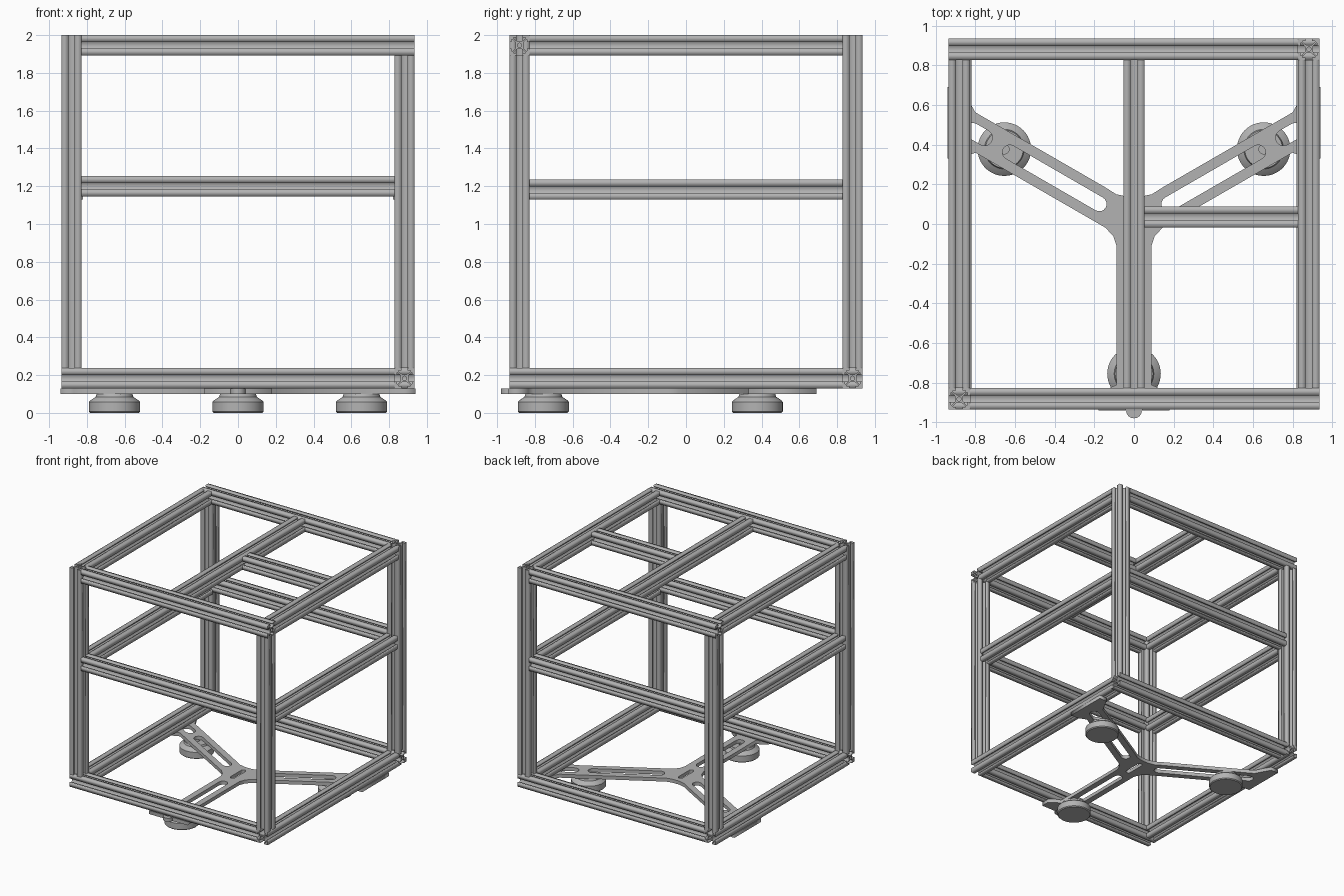
import bpy, bmesh
from math import pi, cos, sin, radians
from mathutils import Matrix, Vector

cube = bpy.data.objects.get("Cube")
if cube:
    bpy.data.objects.remove(cube)

metal = bpy.data.materials.new("aluminium_grey")
metal.use_nodes = True
GREY = (0.45, 0.45, 0.45, 1)
metal.diffuse_color = GREY
metal.node_tree.nodes["Principled BSDF"].inputs["Base Color"].default_value = GREY


def finish(name, mesh, smooth=False):
    """Clean the mesh, give it the material and link it."""
    bm = bmesh.new()
    bm.from_mesh(mesh)
    bmesh.ops.remove_doubles(bm, verts=bm.verts, dist=0.0001)
    bmesh.ops.recalc_face_normals(bm, faces=bm.faces)
    bm.to_mesh(mesh)
    bm.free()
    mesh.materials.clear()
    mesh.materials.append(metal)
    obj = bpy.data.objects.new(name, mesh)
    bpy.context.collection.objects.link(obj)
    if smooth:
        bpy.ops.object.select_all(action='DESELECT')
        obj.select_set(True)
        bpy.context.view_layer.objects.active = obj
        bpy.ops.object.shade_smooth_by_angle(angle=radians(30))
    return obj


def plate_mesh(name, loops, depth):
    """Extrude closed outlines (the first is the edge, the rest holes) about z = 0."""
    curve = bpy.data.curves.new(name, 'CURVE')
    curve.dimensions = '2D'
    curve.fill_mode = 'BOTH'
    curve.extrude = depth / 2
    for loop in loops:
        spline = curve.splines.new('POLY')
        spline.points.add(len(loop) - 1)
        for point, (x, y) in zip(spline.points, loop):
            point.co = (x, y, 0, 1)
        spline.use_cyclic_u = True
    helper = bpy.data.objects.new(name + "_helper", curve)
    bpy.context.collection.objects.link(helper)
    graph = bpy.context.evaluated_depsgraph_get()
    mesh = bpy.data.meshes.new_from_object(helper.evaluated_get(graph))
    bpy.data.objects.remove(helper)
    bpy.data.curves.remove(curve)
    return mesh


def circle(radius, n):
    return [(radius * cos(2 * pi * i / n), radius * sin(2 * pi * i / n)) for i in range(n)]


# Slotted square bar section: one side, turned four times
H = 0.0535
half_side = [(H, H), (H, 0.017), (0.041, 0.017), (0.041, 0.031), (0.036, 0.031), (0.02, 0.013)]
side = half_side + [(x, -y) for x, y in reversed(half_side[1:])]
section = []
for k in range(4):
    c, s = [(1, 0), (0, -1), (-1, 0), (0, 1)][k]
    section += [(x * c - y * s, x * s + y * c) for x, y in side]
bore = circle(0.011, 12)

TURN = {'x': Matrix.Rotation(pi / 2, 4, 'Y'), 'y': Matrix.Rotation(pi / 2, 4, 'X'), 'z': Matrix()}


def bar(name, axis, start, end, u, v):
    """Bar along an axis; u and v are its centre on the other two axes in order."""
    mesh = plate_mesh(name, [section, bore], end - start)
    mid = (start + end) / 2
    place = {'x': (mid, u, v), 'y': (u, mid, v), 'z': (u, v, mid)}[axis]
    mesh.transform(Matrix.Translation(Vector(place)) @ TURN[axis])
    finish(name, mesh)


OUT = 0.935            # outer face of the frame
IN = OUT - 2 * H       # inner face of the frame
C = OUT - H            # bar centre line
LOW, HIGH = 0.13 + H, 2 - H
FLOOR, ROOF = LOW + H, HIGH - H

# Base ring, each bar butting against the next
bar("base_front_bar", 'x', -OUT, IN, -C, LOW)
bar("base_back_bar", 'x', -IN, OUT, C, LOW)
bar("base_left_bar", 'y', -OUT, IN, C, LOW)
bar("base_right_bar", 'y', -IN, OUT, -C, LOW)

# Corner posts, two of them running right to the top
bar("front_right_post", 'z', FLOOR, 2, -C, -C)
bar("back_left_post", 'z', FLOOR, 2, C, C)
bar("front_left_post", 'z', FLOOR, ROOF, C, -C)
bar("back_right_post", 'z', FLOOR, ROOF, -C, C)

# Top ring with its middle bar and short crossbar
bar("top_front_bar", 'x', -IN, OUT, -C, HIGH)
bar("top_back_bar", 'x', -OUT, IN, C, HIGH)
bar("top_left_bar", 'y', -IN, IN, C, HIGH)
bar("top_right_bar", 'y', -IN, IN, -C, HIGH)
bar("top_middle_bar", 'y', -IN, IN, 0, HIGH)
bar("top_crossbar", 'x', H, IN, 0.035, HIGH)

# Middle rails
for name, sign in (("front", -1), ("back", 1)):
    bar(name + "_middle_rail", 'x', -IN, IN, sign * C, 1.2)
for name, sign in (("left", 1), ("right", -1)):
    bar(name + "_middle_rail", 'y', -IN, IN, sign * 0.873, 1.182)


def slot(angle, r0, r1, hw):
    """Round-ended slot along a ray from the centre."""
    ends = [(r1 - hw + hw * cos(a), hw * sin(a)) for a in [pi * (i / 8 - 0.5) for i in range(9)]]
    ends += [(r0 + hw - hw * cos(a), -hw * sin(a)) for a in [pi * (i / 8 - 0.5) for i in range(9)]]
    c, s = cos(angle), sin(angle)
    return [(x * c - y * s, x * s + y * c) for x, y in ends]


# Three-armed base plate with flared tips
edge = [(0.18, -0.94), (0.18, -0.87), (0.14, -0.835), (0.088, -0.81),
        (0.088, -0.11), (0.105, -0.06), (0.145, -0.018),
        (0.8, 0.36), (0.87, 0.33), (0.94, 0.33), (0.94, 0.69), (0.87, 0.69), (0.8, 0.563),
        (0.15, 0.188), (0.09, 0.15), (0.03, 0.137)]
outline = edge + [(-x, y) for x, y in reversed(edge)]
angles = {"front": -pi / 2, "left": pi / 6, "right": 5 * pi / 6}
holes = [slot(pi / 2, -0.09, 0.09, 0.02)]
for a in angles.values():
    holes += [slot(a, 0.165, 0.76, 0.037), slot(a, 0.83, 0.98, 0.04)]
plate = plate_mesh("base_plate", [outline] + holes, 0.03)
plate.transform(Matrix.Translation((0, 0, 0.115)))
finish("base_plate", plate)

# Levelling feet: one turned profile with a bolt hole on top
profile = [(0, 0), (0.128, 0), (0.135, 0.007), (0.135, 0.058), (0.128, 0.066), (0.1, 0.085),
           (0.095, 0.1), (0.024, 0.1), (0.024, 0.07), (0, 0.07)]
for name, a in angles.items():
    bm = bmesh.new()
    verts = [bm.verts.new((r, 0, z)) for r, z in profile]
    edges = [bm.edges.new(pair) for pair in zip(verts, verts[1:])]
    bmesh.ops.spin(bm, geom=verts + edges, axis=(0, 0, 1), cent=(0, 0, 0),
                   angle=2 * pi, steps=48)
    mesh = bpy.data.meshes.new(name + "_foot")
    bm.to_mesh(mesh)
    bm.free()
    mesh.transform(Matrix.Translation((0.755 * cos(a), 0.755 * sin(a), 0)))
    finish(name + "_foot", mesh, smooth=True)
